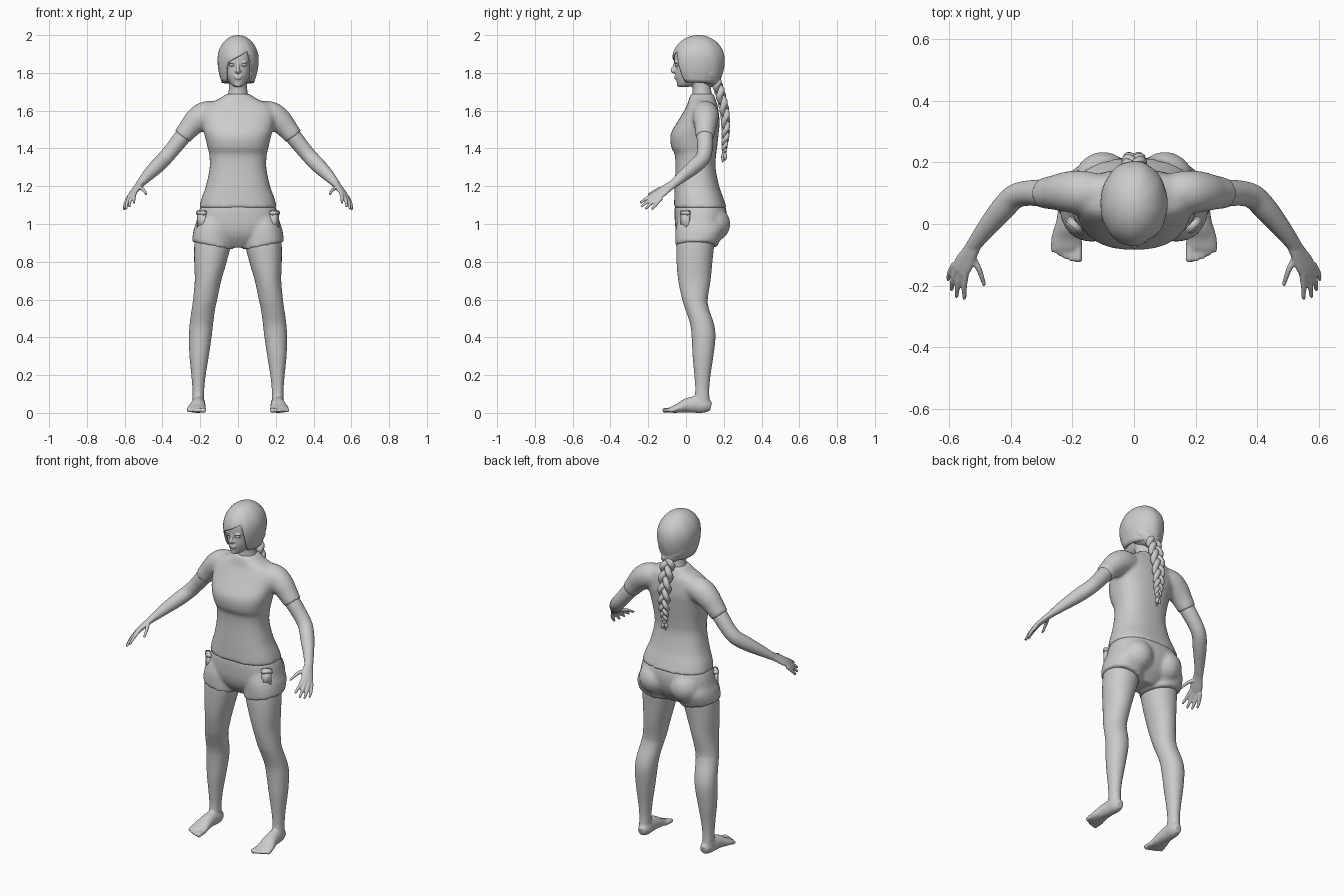
import bpy, bmesh
from math import sin, cos, pi, sqrt, copysign
from mathutils import Vector, Matrix

def refine(rows, n=4):
    """Catmull-Rom interpolation of rows of numbers."""
    out = []
    for i in range(len(rows) - 1):
        a, b, c, d = (rows[min(max(i + k, 0), len(rows) - 1)] for k in (-1, 0, 1, 2))
        for s in range(n):
            t = s / n
            out.append([q + .5 * t * (r - p + t * (2*p - 5*q + 4*r - w + t * (3*(q - r) + w - p)))
                        for p, q, r, w in zip(a, b, c, d)])
    return out + [list(rows[-1])]

def loft(bm, rings, both=False):
    """Skin closed rings with end caps, optionally mirrored in x as well."""
    for sx in ((1, -1) if both else (1,)):
        vs = [[bm.verts.new((p[0] * sx, p[1], p[2])) for p in r] for r in rings]
        for a, b in zip(vs, vs[1:]):
            for i in range(len(a)):
                j = (i + 1) % len(a)
                bm.faces.new((a[i], a[j], b[j], b[i]))
        bm.faces.new(vs[0])
        bm.faces.new(vs[-1])

def stack(bm, rows, e=2.0, both=False, n=32):
    """Vertical loft, rows: z, centre x, half width, y front, y back, tilt."""
    rings = []
    for z, cx, hx, yf, yb, tilt in refine([tuple(r) + (0,) * (6 - len(r)) for r in rows]):
        ring = []
        for k in range(n):
            c, s = cos(2*pi*k/n), sin(2*pi*k/n)
            x = hx * copysign(abs(c) ** (2/e), c)
            y = (yf + yb)/2 + (yb - yf)/2 * copysign(abs(s) ** (2/e), s)
            ring.append((cx + x, y, z + tilt * x))
        rings.append(ring)
    loft(bm, rings, both)

def tube(bm, rows, side=(1, 0, 0), both=False, n=16, sub=4):
    """Loft along a path, rows: x, y, z, radius along side, other radius."""
    rows = refine([tuple(r) if len(r) == 5 else tuple(r) + (r[3],) for r in rows], sub)
    pts = [Vector(r[:3]) for r in rows]
    rings = []
    for i, r in enumerate(rows):
        t = (pts[min(i + 1, len(pts) - 1)] - pts[max(i - 1, 0)]).normalized()
        u = Vector(side)
        u = (u - t * u.dot(t)).normalized()
        v = t.cross(u)
        rings.append([pts[i] + u * r[3] * cos(2*pi*k/n) + v * r[4] * sin(2*pi*k/n) for k in range(n)])
    loft(bm, rings, both)

def blob(bm, c, r, both=False):
    for sx in ((1, -1) if both else (1,)):
        m = Matrix.Translation((c[0] * sx, c[1], c[2])) @ Matrix.Diagonal((*r, 1))
        bmesh.ops.create_uvsphere(bm, u_segments=20, v_segments=12, radius=1, matrix=m)

def finish(name, bm, voxel=0, smooth=2):
    bmesh.ops.recalc_face_normals(bm, faces=bm.faces)
    for f in bm.faces:
        f.smooth = True
    me = bpy.data.meshes.new(name)
    bm.to_mesh(me)
    bm.free()
    ob = bpy.data.objects.new(name, me)
    bpy.context.collection.objects.link(ob)
    if voxel:
        m = ob.modifiers.new("blend", 'REMESH')
        m.mode, m.voxel_size, m.use_smooth_shade = 'VOXEL', voxel, True
        m = ob.modifiers.new("soften", 'SMOOTH')
        m.factor, m.iterations = .5, smooth
    return ob

# Shirt: torso with short sleeves
bm = bmesh.new()
stack(bm, [(1.085, 0, .207, -.064, .216), (1.14, 0, .192, -.062, .197), (1.2, 0, .17, -.06, .176),
           (1.3, 0, .15, -.056, .156), (1.37, 0, .153, -.06, .16), (1.4, 0, .16, -.076, .164),
           (1.45, 0, .172, -.084, .17), (1.49, 0, .182, -.076, .174), (1.54, 0, .193, -.046, .178),
           (1.6, 0, .195, -.01, .172), (1.635, 0, .165, .008, .165), (1.66, 0, .105, .015, .156),
           (1.69, 0, .06, .026, .147)], e=2.4, n=40)
tube(bm, [(.1, .1, 1.59, .06), (.17, .104, 1.58, .07), (.22, .104, 1.548, .066),
          (.26, .102, 1.505, .056), (.296, .1, 1.46, .05)], side=(0, 1, 0), both=True, n=24)
finish("shirt", bm, .011, 4)

# Shorts: hips, seat and two legs with slanted hems
bm = bmesh.new()
stack(bm, [(1.12, 0, .18, -.052, .195), (1.08, 0, .203, -.06, .212), (1.03, 0, .217, -.06, .215),
           (.98, 0, .222, -.056, .205), (.93, 0, .17, -.04, .18), (.875, 0, .06, 0, .13)], e=2.4)
stack(bm, [(1.03, .125, .085, -.04, .18), (.98, .132, .1, -.054, .2), (.94, .136, .104, -.057, .19),
           (.885, .137, .105, -.056, .168, .2)], e=2.2, both=True)
blob(bm, (.1, .125, 1.0), (.1, .11, .1), both=True)
finish("shorts", bm, .01, 3)

# Side pockets with flaps, and fly
for sx, tag in ((1, "left"), (-1, "right")):
    for part, z, w, h, d in (("pocket", 1.015, .055, .1, .026), ("pocket_flap", 1.058, .06, .026, .034)):
        bm = bmesh.new()
        bmesh.ops.create_cube(bm, size=1, matrix=Matrix.Translation((.193 * sx, -.004, z)) @
                              Matrix.Rotation(sx * pi / 4, 4, 'Z') @ Matrix.Diagonal((w, d, h, 1)))
        bmesh.ops.bevel(bm, geom=bm.edges[:], offset=.006, segments=2, affect='EDGES')
        finish(tag + "_" + part, bm)

# Legs and feet with toes
bm = bmesh.new()
legs = [(.97, .135, .085, -.03, .15), (.9, .134, .097, -.05, .15), (.8, .146, .086, -.05, .14),
        (.7, .159, .07, -.041, .13), (.6, .174, .064, -.02, .115), (.55, .183, .062, -.004, .122),
        (.47, .194, .062, .022, .148), (.4, .2, .06, .03, .156), (.3, .206, .051, .035, .145),
        (.2, .209, .038, .044, .13), (.12, .21, .031, .049, .123), (.04, .21, .032, .04, .127)]
stack(bm, legs, e=2.1, both=True)
tube(bm, [(.207, .132, .033, .02, .024), (.207, .1, .04, .034, .04), (.21, .05, .044, .036, .044),
          (.213, 0, .038, .041, .037), (.218, -.04, .025, .049, .025), (.22, -.075, .017, .05, .017),
          (.22, -.088, .013, .044, .012)], both=True, n=24)
for i in range(5):
    x, r, tip = .181 + .02 * i, (.0135, .0105, .0105, .01, .01)[i], (-.124, -.122, -.114, -.104, -.092)[i]
    tube(bm, [(x, -.06, .016, r), (x, tip + .016, .014, r), (x, tip + .006, .012, r), (x, tip, .011, r * .5)],
         both=True, n=12)
finish("legs", bm, .0065)

# Arms and hands with fingers
bm = bmesh.new()
side = (.038, .032, -.025)
tube(bm, [(.23, .1, 1.54, .043), (.293, .1, 1.463, .044), (.345, .1, 1.398, .041), (.388, .088, 1.348, .04),
          (.43, .045, 1.305, .039), (.48, -.015, 1.255, .031), (.523, -.072, 1.208, .024, .02)],
     side=side, both=True, n=24)
tube(bm, [(.515, -.062, 1.216, .024, .02), (.535, -.098, 1.192, .03, .017), (.553, -.13, 1.168, .036, .015),
          (.566, -.153, 1.151, .034, .012)], side=side, both=True)
fingers = [((.546, -.158, 1.166), (.551, -.205, 1.138), (.55, -.243, 1.112)),
           ((.559, -.155, 1.156), (.572, -.202, 1.121), (.576, -.238, 1.09)),
           ((.573, -.145, 1.147), (.588, -.185, 1.11), (.592, -.216, 1.078)),
           ((.582, -.131, 1.138), (.598, -.16, 1.103), (.603, -.182, 1.076)),
           ((.528, -.1, 1.195), (.502, -.15, 1.182), (.485, -.2, 1.155))]
for f in fingers:
    tube(bm, [(*p, r) for p, r in zip(f, (.0115, .0095, .0065))], side=side, both=True, n=12)
finish("arms", bm, .005)

# Head, neck and facial features
bm = bmesh.new()
stack(bm, [(1.62, 0, .068, .03, .15), (1.67, 0, .056, .033, .141), (1.71, 0, .049, .035, .133),
           (1.75, 0, .048, .03, .13), (1.8, 0, .05, .03, .125)])
stack(bm, [(1.725, 0, .016, -.034, .01), (1.735, 0, .032, -.045, .05), (1.755, 0, .048, -.05, .09),
           (1.79, 0, .064, -.056, .12), (1.83, 0, .074, -.056, .15), (1.87, 0, .08, -.063, .17),
           (1.92, 0, .078, -.055, .17), (1.96, 0, .055, -.02, .14), (1.98, 0, .02, .03, .1)], e=2.2)
tube(bm, [(0, -.056, 1.86, .007), (0, -.062, 1.835, .008), (0, -.07, 1.813, .012), (0, -.056, 1.803, .01)], n=12)
blob(bm, (.011, -.058, 1.81), (.008, .009, .007), both=True)
for z, w in ((1.783, .024), (1.772, .02)):
    blob(bm, (0, -.053, z), (w, .01, .006))
blob(bm, (.03, -.052, 1.856), (.022, .011, .006), both=True)
blob(bm, (0, -.04, 1.738), (.017, .009, .012))
finish("head", bm, .0045)
bm = bmesh.new()
blob(bm, (.031, -.048, 1.842), (.015, .01, .008), both=True)
finish("eyes", bm)

# Hair cap whose lower edge leaves the face open under a swept fringe
bm = bmesh.new()
rings = []
for j in range(21):
    ring = []
    for k in range(72):
        a = 2 * pi * k / 72
        d = min(a, 2*pi - a)
        s = min(max((d - .5) / .4, 0), 1)
        s = s * s * (3 - 2 * s)
        low = (1.885 + .06 * sin(a)) * (1 - s) + (1.755 - .015 * d / pi) * s
        z = low + (1.9995 - low) * sin(pi / 2 * (1 - j / 20))
        h = (z - 1.87) / .13
        r = sqrt(max(1 - h * h, 0)) if h > 0 else 1 - .25 * h * h
        r *= 1 + .006 * sin(a * 9 + h * 3)
        ring.append((sin(a) * .109 * r, .066 - cos(a) * .139 * r, z))
    rings.append(ring)
loft(bm, rings)
bmesh.ops.delete(bm, geom=[f for f in bm.faces if len(f.verts) > 4 and f.calc_center_median().z < 1.95],
                 context='FACES_ONLY')
hair = finish("hair", bm)
m = hair.modifiers.new("thickness", 'SOLIDIFY')
m.thickness, m.offset = .012, -1
# Gathered hair at the nape
bm = bmesh.new()
stack(bm, [(1.725, 0, .022, .13, .19), (1.75, 0, .06, .06, .185), (1.79, 0, .09, .03, .188),
           (1.84, 0, .09, .03, .19)])
finish("nape_hair", bm)

# Three-strand braid with tie and tuft
bm = bmesh.new()
spine = refine([(.155, 1.765), (.178, 1.7), (.203, 1.6), (.21, 1.5), (.206, 1.43), (.202, 1.385)], 20)
for i in range(3):
    rows = []
    for k, (y, z) in enumerate(spine):
        t = k / (len(spine) - 1)
        w = 1 - .6 * t * t
        ph = 2 * pi * (2.6 * t + i / 3)
        rows.append((.027 * w * sin(ph), y + .011 * w * sin(2 * ph), z, .019 * w))
    tube(bm, rows, n=10, sub=1)
tube(bm, [(0, .202, 1.395, .012), (0, .202, 1.375, .012)], n=12)
for dx, dy, z in ((-.012, 0, 1.345), (.01, .006, 1.335), (0, -.006, 1.325)):
    tube(bm, [(0, .202, 1.38, .008), (dx, .202 + dy, 1.355, .01), (dx * .8, .2 + dy, z, .002)], n=8)
finish("braid", bm)
